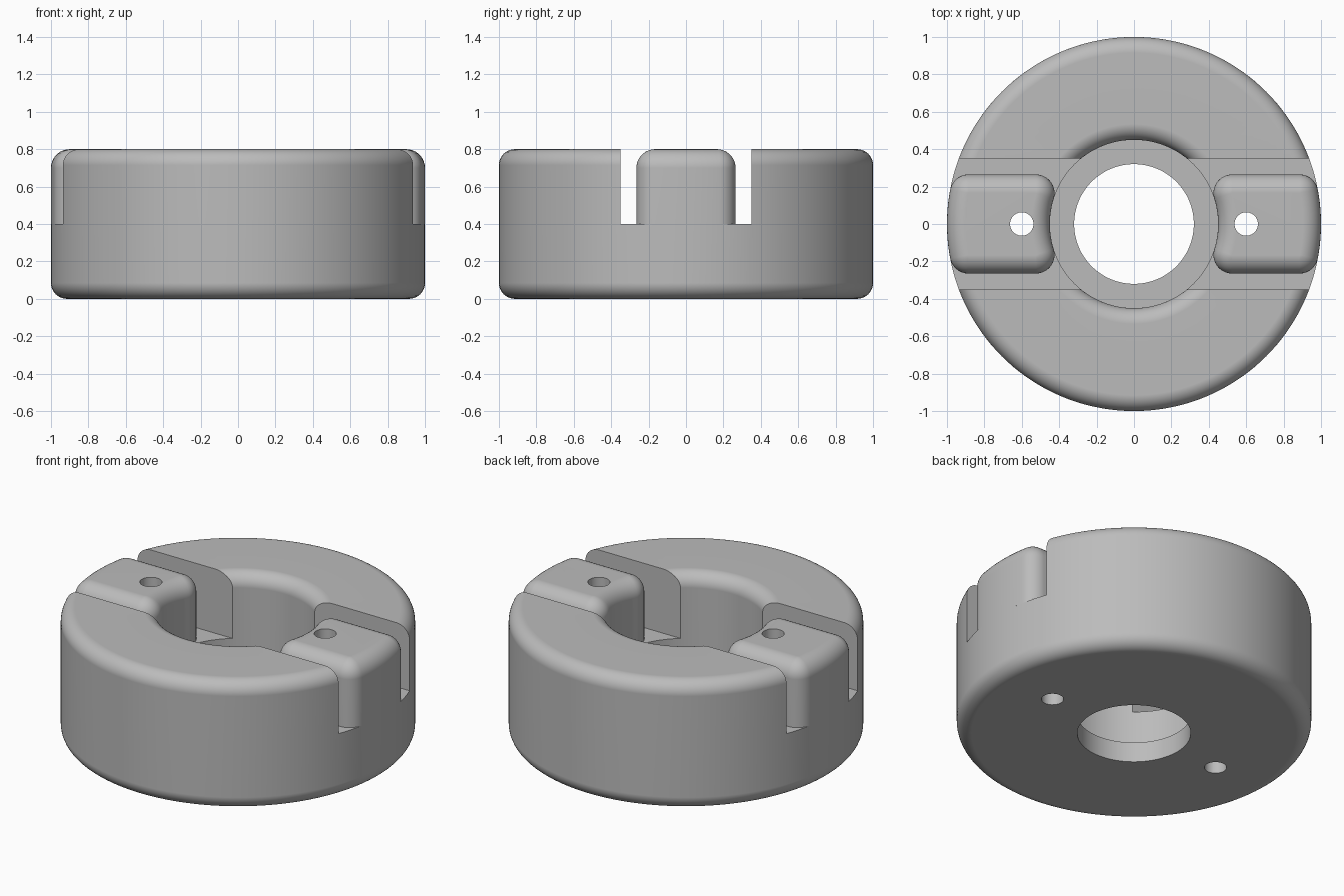
import bpy, bmesh
from math import sin, cos, pi, sqrt, atan2, radians

cube = bpy.data.objects.get("Cube")
if cube:
    bpy.data.objects.remove(cube)

HEIGHT, BORE, THROAT = 0.8, 0.45, 0.32      # overall height, wide and narrow bore radii
LEDGE, SLOT_Z, SLOT_Y = 0.125, 0.4, 0.35    # bore step height, slot floor and half width
TAB_Y, TAB_R, RIM_R = 0.265, 0.1, 0.085     # tab half width and fillet radii

grey = bpy.data.materials.new("plain grey")
grey.use_nodes = True
colour = (0.5, 0.5, 0.5, 1)
grey.diffuse_color = colour
grey.node_tree.nodes["Principled BSDF"].inputs["Base Color"].default_value = colour


def skin(name, loops, close_loops=False):
    """Bridge rings of points; cap the ends, or join the last ring to the first."""
    bm = bmesh.new()
    rings = [[bm.verts.new(p) for p in loop] for loop in loops]
    pairs = list(zip(rings, rings[1:]))
    if close_loops:
        pairs.append((rings[-1], rings[0]))
    else:
        bm.faces.new(rings[0])
        bm.faces.new(rings[-1])
    for a, b in pairs:
        for i in range(len(a)):
            j = (i + 1) % len(a)
            bm.faces.new((a[i], a[j], b[j], b[i]))
    bmesh.ops.recalc_face_normals(bm, faces=bm.faces)
    mesh = bpy.data.meshes.new(name)
    bm.to_mesh(mesh)
    bm.free()
    mesh.materials.append(grey)
    obj = bpy.data.objects.new(name, mesh)
    bpy.context.collection.objects.link(obj)
    return obj


def arc(cx, cy, r, start, end, steps):
    return [(cx + r * cos(start + (end - start) * i / steps),
             cy + r * sin(start + (end - start) * i / steps)) for i in range(steps + 1)]


def finish(obj, cutters):
    """Cut the openings and shade the fillets smoothly."""
    bpy.ops.object.select_all(action="DESELECT")
    bpy.context.view_layer.objects.active = obj
    obj.select_set(True)
    for cutter in cutters:
        mod = obj.modifiers.new("cut", "BOOLEAN")
        mod.operation, mod.solver, mod.object = "DIFFERENCE", "EXACT", cutter
        bpy.ops.object.modifier_apply(modifier=mod.name)
    bpy.ops.object.shade_smooth_by_angle(angle=radians(30))
    weighted = obj.modifiers.new("weighted normals", "WEIGHTED_NORMAL")
    weighted.keep_sharp = True


# Ring body: filleted profile turned around z
profile = [(THROAT, 0)]
profile += arc(1 - RIM_R, RIM_R, RIM_R, -pi / 2, 0, 10)
profile += arc(1 - RIM_R, HEIGHT - RIM_R, RIM_R, 0, pi / 2, 10)
profile += arc(BORE + RIM_R, HEIGHT - RIM_R, RIM_R, pi / 2, pi, 10)
profile += [(BORE, LEDGE), (THROAT, LEDGE)]
SEGMENTS = 144
body = skin("ring_body", [[(r * cos(2 * pi * k / SEGMENTS), r * sin(2 * pi * k / SEGMENTS), z)
                           for k in range(SEGMENTS)] for r, z in profile], True)


# Tab: outline with rounded corners, inset step by step around the top fillet
def tab_outline(inset):
    cy, r = TAB_Y - TAB_R, TAB_R - inset
    r_out, r_in = 1 - TAB_R, BORE + TAB_R
    x_out, x_in = sqrt(r_out**2 - cy**2), sqrt(r_in**2 - cy**2)
    a_out, a_in = atan2(cy, x_out), atan2(cy, x_in)
    half = arc(0, 0, 1 - inset, 0, a_out, 6)[:-1]
    half += arc(x_out, cy, r, a_out, pi / 2, 8)
    half += arc(x_in, cy, r, pi / 2, pi + a_in, 10)
    half += arc(0, 0, BORE + inset, a_in, 0, 6)[1:]
    return half + [(x, -y) for x, y in half[-2:0:-1]]


levels = [(0, SLOT_Z)]
for i in range(10):
    t = pi / 2 * i / 9.1
    levels.append((TAB_R * (1 - cos(t)), HEIGHT - TAB_R + TAB_R * sin(t)))
levels[-1] = (TAB_R * 0.985, HEIGHT)

# Cutters: straight slot across the ring and a screw hole on each side
bpy.ops.mesh.primitive_cube_add(size=2, location=(0, 0, SLOT_Z + 1))
slot = bpy.context.object
slot.name = "slot_cutter"
slot.scale = (1.5, SLOT_Y, 1)
helpers = [slot]
tabs = []
for side, word in ((1, "left"), (-1, "right")):
    bpy.ops.mesh.primitive_cylinder_add(vertices=40, radius=0.0625, depth=3,
                                        location=(side * 0.6, 0, 0.5))
    hole = bpy.context.object
    hole.name = word + "_hole_cutter"
    helpers.append(hole)
    tab = skin(word + "_tab", [[(side * x, y, z) for x, y in tab_outline(d)] for d, z in levels])
    tabs.append((tab, hole))

bpy.context.view_layer.update()
finish(body, helpers)
for tab, hole in tabs:
    finish(tab, [hole])
for helper in helpers:
    bpy.data.objects.remove(helper)
